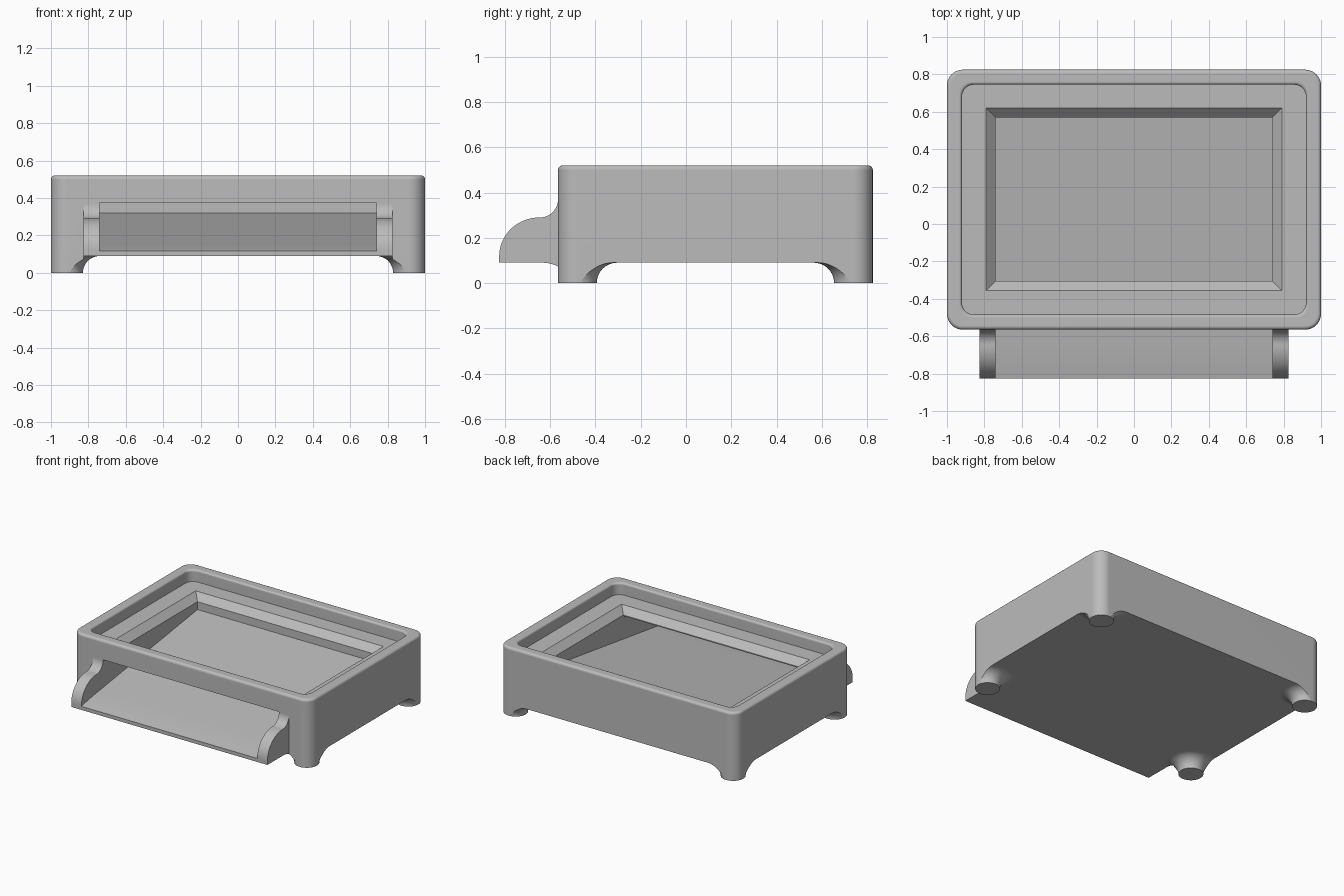
import bpy, bmesh, math
from math import sin, cos, pi

cube = bpy.data.objects.get("Cube")
if cube:
    bpy.data.objects.remove(cube, do_unlink=True)

grey = bpy.data.materials.new("plain grey")
grey.use_nodes = True
grey.diffuse_color = (0.5, 0.5, 0.5, 1)
grey.node_tree.nodes["Principled BSDF"].inputs["Base Color"].default_value = (0.5, 0.5, 0.5, 1)

BACK, FRONT, TRAY_FRONT = 0.825, -0.565, -0.825
TOP, UNDER, SHELF, CHAMFER_END = 0.52, 0.09, 0.43, 0.38
CORNER = 0.085


def loft(name, loops):
    """Solid skinned through loops of equal length, capped at both ends."""
    bm = bmesh.new()
    rings = [[bm.verts.new(p) for p in loop] for loop in loops]
    for a, b in zip(rings, rings[1:]):
        for i in range(len(a)):
            j = (i + 1) % len(a)
            bm.faces.new((a[i], a[j], b[j], b[i]))
    bm.faces.new(rings[0])
    bm.faces.new(rings[-1])
    bmesh.ops.recalc_face_normals(bm, faces=bm.faces)
    mesh = bpy.data.meshes.new(name)
    bm.to_mesh(mesh)
    bm.free()
    mesh.materials.append(grey)
    ob = bpy.data.objects.new(name, mesh)
    bpy.context.collection.objects.link(ob)
    return ob


def rectangle(half_x, y0, y1, z, radius=0, steps=10):
    """Loop around a rectangle, with rounded corners if radius is given."""
    if not radius:
        return [(half_x, y0, z), (half_x, y1, z), (-half_x, y1, z), (-half_x, y0, z)]
    centres = [(half_x - radius, y1 - radius), (radius - half_x, y1 - radius),
               (radius - half_x, y0 + radius), (half_x - radius, y0 + radius)]
    loop = []
    for k, (cx, cy) in enumerate(centres):
        for i in range(steps + 1):
            a = (k + i / steps) * pi / 2
            loop.append((cx + radius * cos(a), cy + radius * sin(a), z))
    return loop


def inset_outline(inset, z):
    return rectangle(1 - inset, FRONT + inset, BACK - inset, z, CORNER - min(inset, 0.02))


def extrude_x(name, half_x, profile):
    return loft(name, [[(s * half_x, y, z) for y, z in profile] for s in (-1, 1)])


def boolean(target, tool, operation):
    mod = target.modifiers.new("cut", "BOOLEAN")
    mod.operation, mod.solver, mod.object = operation, "EXACT", tool
    bpy.ops.object.select_all(action="DESELECT")
    bpy.context.view_layer.objects.active = target
    target.select_set(True)
    bpy.ops.object.modifier_apply(modifier=mod.name)
    bpy.data.objects.remove(tool, do_unlink=True)


# Outer shell with a rounded top edge
EDGE = 0.02
arc = [i / 5 * pi / 2 for i in range(6)]
body = loft("feeder_body", [inset_outline(0, 0)] + [
    inset_outline(EDGE * (1 - cos(a)), TOP - EDGE + EDGE * sin(a)) for a in arc])

# Tray block with S-curved cheeks
steps = [i / 16 * pi / 2 for i in range(17)]
cheek = [(-0.5, 0.03), (TRAY_FRONT, 0.03)]
cheek += [(-0.645 - 0.18 * cos(a), 0.12 + 0.17 * sin(a)) for a in steps]
cheek += [(-0.645 + 0.08 * sin(a), 0.37 - 0.08 * cos(a)) for a in steps[1:]]
cheek += [(-0.5, 0.37)]
boolean(body, extrude_x("tray_block", 0.825, cheek), "UNION")

# Rim recess with softened lip
LIP = 0.015
boolean(body, loft("rim_recess", [inset_outline(0.08, SHELF)] + [
    inset_outline(0.08 - LIP * (1 - cos(a)), TOP - LIP + LIP * sin(a)) for a in arc]
    + [inset_outline(0.065, TOP + 0.1)]), "DIFFERENCE")

# Chamfered hopper mouth
boolean(body, loft("hopper_mouth", [
    rectangle(0.74, -0.305, 0.57, 0.34),
    rectangle(0.74, -0.305, 0.57, CHAMFER_END),
    rectangle(0.79, -0.355, 0.62, SHELF),
    rectangle(0.79, -0.355, 0.62, SHELF + 0.03)]), "DIFFERENCE")

# Sloping chute that runs out through the front slot onto the tray
chute = [(0.57, 0.372), (0.57, 0.32), (-0.5, 0.17), (-0.57, 0.16), (-0.64, 0.151),
         (-0.7, 0.142), (-0.76, 0.131), (TRAY_FRONT, 0.117), (-0.9, 0.1), (-0.9, 0.372)]
boolean(body, extrude_x("chute", 0.74, chute), "DIFFERENCE")

# Underside cutter that leaves four flared feet
slab = loft("underside", [rectangle(1.2, -1, 1, z) for z in (-0.1, UNDER)])
FLARE = CORNER + 0.001
flare = [(FLARE, -0.2)] + [(FLARE + UNDER * (1 - cos(a)), UNDER * sin(a)) for a in steps]
flare.append((FLARE + UNDER, UNDER + 0.02))
for sx in (-1, 1):
    for cy in (FRONT + CORNER, BACK - CORNER):
        ring = [i / 48 * 2 * pi for i in range(48)]
        foot = loft("flared_foot", [
            [(sx * (1 - CORNER) + r * cos(a), cy + r * sin(a), z) for a in ring]
            for r, z in flare])
        boolean(slab, foot, "DIFFERENCE")
boolean(body, slab, "DIFFERENCE")

# Smooth curves, keep creases sharp
bpy.ops.object.select_all(action="DESELECT")
bpy.context.view_layer.objects.active = body
body.select_set(True)
bpy.ops.object.shade_smooth_by_angle(angle=math.radians(30))
weighted = body.modifiers.new("weighted normals", "WEIGHTED_NORMAL")
weighted.keep_sharp = True
